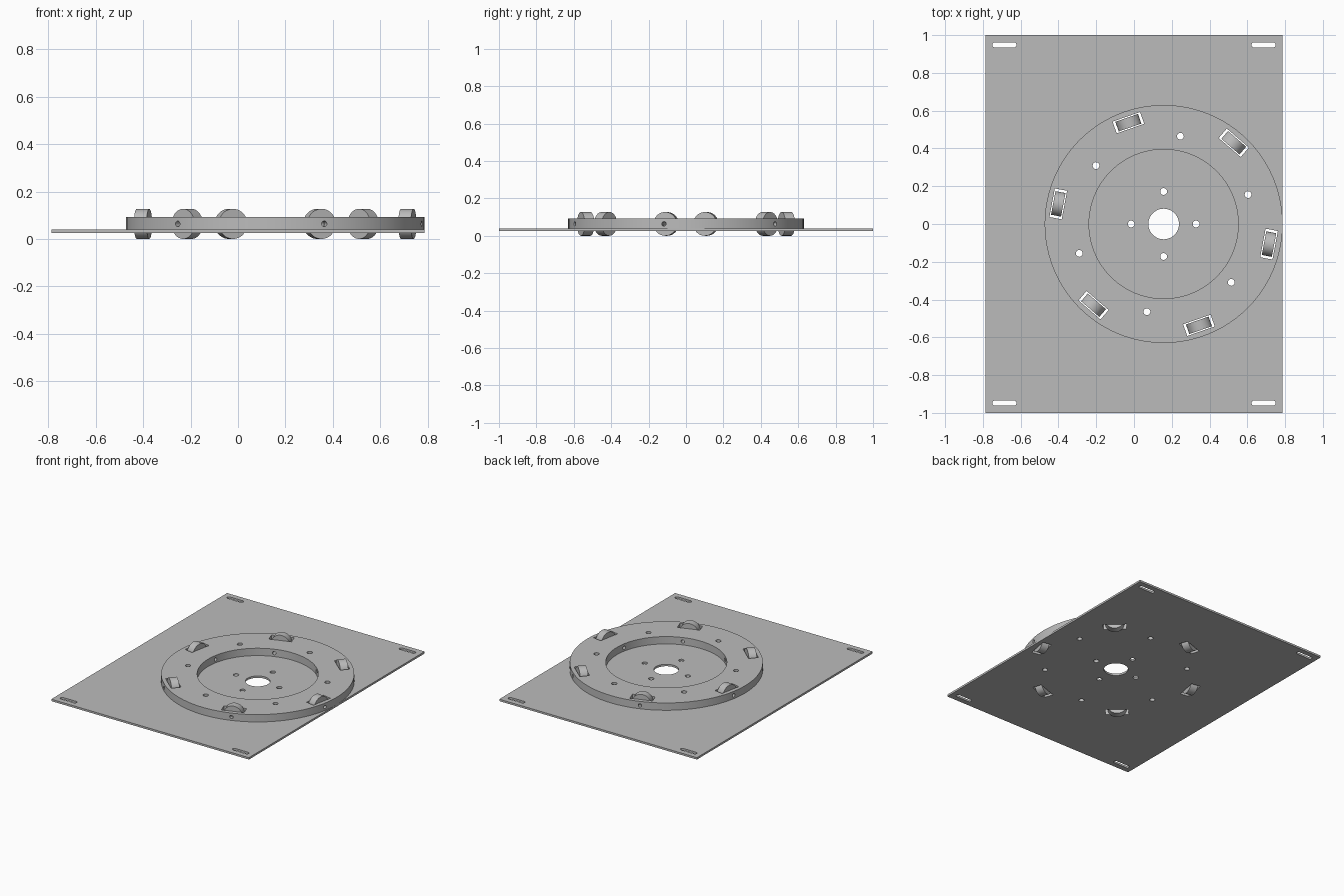
import bpy, bmesh, math
from mathutils import Matrix, Vector

if "Cube" in bpy.data.objects:
    bpy.data.objects.remove(bpy.data.objects["Cube"])

CX = 0.157                      # hub centre
PLATE_Z0, PLATE_Z1, RING_Z1 = 0.025, 0.039, 0.092
WHEEL_R, WHEEL_W, AXLE_Z = 0.0635, 0.054, 0.0635
WHEEL_ANGLES = [math.radians(49.2 + 60 * k) for k in range(6)]
BOLT_ANGLES = [math.radians(19.2 + 60 * k) for k in range(6)]

grey = bpy.data.materials.new("satin grey")
grey.diffuse_color = (0.5, 0.5, 0.5, 1)
grey.use_nodes = True
grey.node_tree.nodes["Principled BSDF"].inputs["Base Color"].default_value = grey.diffuse_color


def make(name, bm):
    bmesh.ops.recalc_face_normals(bm, faces=bm.faces)
    me = bpy.data.meshes.new(name)
    bm.to_mesh(me)
    bm.free()
    ob = bpy.data.objects.new(name, me)
    bpy.context.collection.objects.link(ob)
    me.materials.append(grey)
    return ob


def at(angle, radius, z):
    """Frame on the hub circle: local x radial, y tangential, z up."""
    return (Matrix.Translation((CX, 0, 0)) @ Matrix.Rotation(angle, 4, 'Z')
            @ Matrix.Translation((radius, 0, z)))


def box(bm, size, m):
    bmesh.ops.create_cube(bm, size=1, matrix=m @ Matrix.Diagonal((*size, 1)))


def rod(bm, r, depth, m, seg=24):
    bmesh.ops.create_cone(bm, cap_ends=True, segments=seg, radius1=r,
                          radius2=r, depth=depth, matrix=m)


def tube(bm, r_in, r_out, z0, z1, seg, m=Matrix()):
    rows = []
    for i in range(seg):
        a = 2 * math.pi * i / seg
        rows.append([bm.verts.new(m @ Vector((r * math.cos(a), r * math.sin(a), z)))
                     for r, z in ((r_in, z0), (r_out, z0), (r_out, z1), (r_in, z1))])
    for i in range(seg):
        a, b = rows[i], rows[(i + 1) % seg]
        for j in range(4):
            k = (j + 1) % 4
            bm.faces.new((a[j], b[j], b[k], a[k]))


def stadium(bm, x, y, half, r):
    """Long slot with rounded ends, cut through the plate."""
    pts = []
    for i in range(26):
        side = 1 if i < 13 else -1
        a = -math.pi / 2 + math.pi * (i if i < 13 else i - 1) / 12
        pts.append(bm.verts.new((x + side * (half - r) + r * math.cos(a),
                                 y + r * math.sin(a), -0.1)))
    face = bm.faces.new(pts)
    ext = bmesh.ops.extrude_face_region(bm, geom=[face])
    bmesh.ops.translate(bm, vec=(0, 0, 0.3),
                        verts=[v for v in ext['geom'] if isinstance(v, bmesh.types.BMVert)])


def cut(ob, *cutters):
    for c in cutters:
        mod = ob.modifiers.new("cut", 'BOOLEAN')
        mod.operation, mod.solver, mod.object = 'DIFFERENCE', 'EXACT', c
    dg = bpy.context.evaluated_depsgraph_get()
    dg.update()
    me = bpy.data.meshes.new_from_object(ob.evaluated_get(dg))
    ob.modifiers.clear()
    ob.data = me


# Cutters: wheel windows and bolt holes, shared by ring and plate
bm = bmesh.new()
for a in WHEEL_ANGLES:
    box(bm, (0.066, 0.154, 0.4), at(a, 0.568, 0.05))
for a in BOLT_ANGLES:
    rod(bm, 0.018, 0.4, at(a, 0.473, 0.05))
windows = make("window_cutter", bm)

# Cutter: radial axle holes
bm = bmesh.new()
for a in WHEEL_ANGLES:
    rod(bm, 0.012, 0.4, at(a, 0.55, AXLE_Z) @ Matrix.Rotation(math.pi / 2, 4, 'Y'), 16)
axles = make("axle_hole_cutter", bm)

# Cutter: hub hole, hub bolts, corner slots
bm = bmesh.new()
rod(bm, 0.081, 0.4, at(0, 0, 0.05), 48)
for k in range(4):
    rod(bm, 0.018, 0.4, at(k * math.pi / 2, 0.172, 0.05))
for sx in (-1, 1):
    for sy in (-1, 1):
        stadium(bm, sx * 0.686, sy * 0.948, 0.064, 0.0135)
hub = make("hub_and_slot_cutter", bm)

# Base plate
bm = bmesh.new()
box(bm, (1.574, 2.0, PLATE_Z1 - PLATE_Z0),
    Matrix.Translation((0, 0, (PLATE_Z0 + PLATE_Z1) / 2)))
plate = make("base_plate", bm)
cut(plate, windows, hub)

# Roller ring
bm = bmesh.new()
tube(bm, 0.395, 0.63, PLATE_Z1, RING_Z1, 96, Matrix.Translation((CX, 0, 0)))
ring = make("roller_ring", bm)
cut(ring, windows, axles)

# Rollers, axles pointing to the hub
parts = [plate, ring]
for i, a in enumerate(WHEEL_ANGLES):
    bm = bmesh.new()
    tube(bm, 0.012, WHEEL_R, -WHEEL_W / 2, WHEEL_W / 2, 48,
         at(a, 0.568, AXLE_Z) @ Matrix.Rotation(math.pi / 2, 4, 'Y'))
    parts.append(make(f"roller_{i + 1}", bm))

for c in (windows, axles, hub):
    bpy.data.objects.remove(c, do_unlink=True)

bpy.ops.object.select_all(action='DESELECT')
for ob in parts:
    ob.select_set(True)
bpy.context.view_layer.objects.active = plate
bpy.ops.object.shade_smooth_by_angle(angle=math.radians(30))
